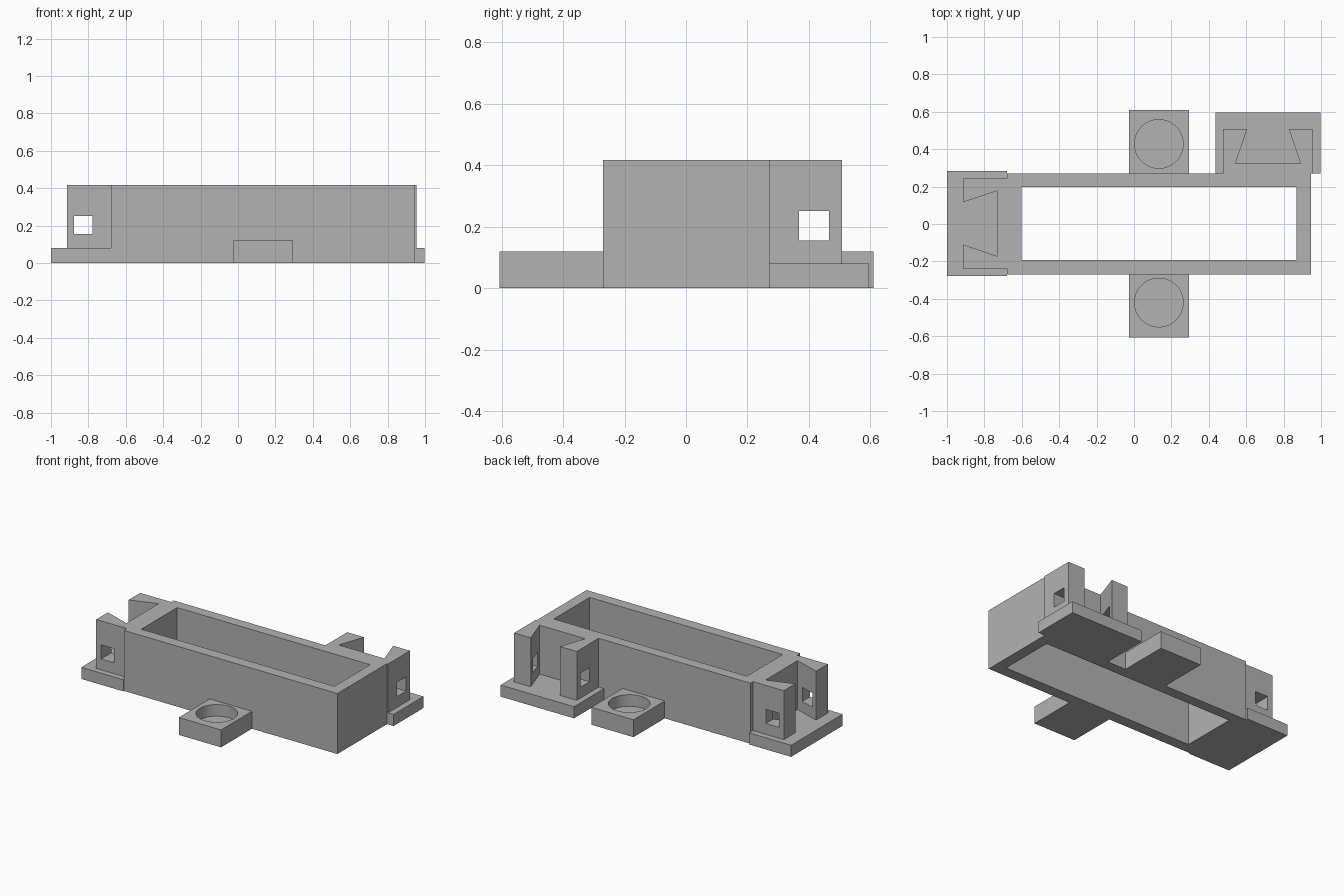
import bpy, bmesh, math

if "Cube" in bpy.data.objects:
    bpy.data.objects.remove(bpy.data.objects["Cube"])

grey = bpy.data.materials.new("plain grey")
grey.diffuse_color = (0.45, 0.45, 0.45, 1)
grey.use_nodes = True
grey.node_tree.nodes["Principled BSDF"].inputs["Base Color"].default_value = grey.diffuse_color


def prism(name, points, z0, z1):
    """Extrude an outline in plan from z0 up to z1."""
    bm = bmesh.new()
    face = bm.faces.new([bm.verts.new((x, y, z0)) for x, y in points])
    new = bmesh.ops.extrude_face_region(bm, geom=[face])["geom"]
    bmesh.ops.translate(bm, vec=(0, 0, z1 - z0),
                        verts=[v for v in new if isinstance(v, bmesh.types.BMVert)])
    bmesh.ops.recalc_face_normals(bm, faces=bm.faces)
    mesh = bpy.data.meshes.new(name)
    bm.to_mesh(mesh)
    bm.free()
    mesh.materials.append(grey)
    ob = bpy.data.objects.new(name, mesh)
    bpy.context.collection.objects.link(ob)
    return ob


def box(name, x0, x1, y0, y1, z0, z1):
    return prism(name, [(x0, y0), (x1, y0), (x1, y1), (x0, y1)], z0, z1)


def cut(target, cutter):
    """Subtract the cutter, apply the result and remove the cutter."""
    cutter.hide_render = True
    mod = target.modifiers.new("cut", "BOOLEAN")
    mod.operation, mod.solver, mod.object = "DIFFERENCE", "EXACT", cutter
    bpy.context.view_layer.objects.active = target
    bpy.ops.object.modifier_apply(modifier=mod.name)
    bpy.data.objects.remove(cutter)


TOP, PLATE, EAR = 0.417, 0.08, 0.12

# Open rectangular frame
frame = box("frame", -0.68, 0.947, -0.27, 0.27, 0, TOP)
cut(frame, box("frame_cutter", -0.602, 0.87, -0.193, 0.197, -0.1, 0.6))

# End bracket: base plate and dovetail socket with a cross hole
box("end_plate", -1.0, -0.68, -0.278, 0.284, 0, PLATE)
end_socket = prism("end_socket", [
    (-0.68, -0.237), (-0.915, -0.237), (-0.915, -0.11), (-0.73, -0.172),
    (-0.73, 0.178), (-0.915, 0.116), (-0.915, 0.242), (-0.68, 0.242)], PLATE, TOP)
cut(end_socket, box("end_hole", -0.877, -0.778, -0.5, 0.5, 0.155, 0.252))

# Rear bracket: the same arrangement turned towards the back
box("rear_plate", 0.437, 0.997, 0.27, 0.595, 0, PLATE)
rear_socket = prism("rear_socket", [
    (0.477, 0.27), (0.477, 0.508), (0.605, 0.508), (0.542, 0.323),
    (0.89, 0.323), (0.828, 0.508), (0.955, 0.508), (0.955, 0.27)], PLATE, TOP)
cut(rear_socket, box("rear_hole", 0.3, 1.2, 0.368, 0.466, 0.155, 0.252))

# Side ears with blind round pockets
for name, y0, y1, cy in (("front_ear", -0.606, -0.27, -0.42),
                         ("rear_ear", 0.27, 0.61, 0.428)):
    ear = box(name, -0.027, 0.295, y0, y1, 0, EAR)
    circle = [(0.133 + 0.13 * math.cos(math.tau * i / 64),
               cy + 0.13 * math.sin(math.tau * i / 64)) for i in range(64)]
    cut(ear, prism(name + "_cutter", circle, 0.04, 0.2))
    bpy.ops.object.select_all(action="DESELECT")
    ear.select_set(True)
    bpy.context.view_layer.objects.active = ear
    bpy.ops.object.shade_smooth_by_angle(angle=math.radians(30))
